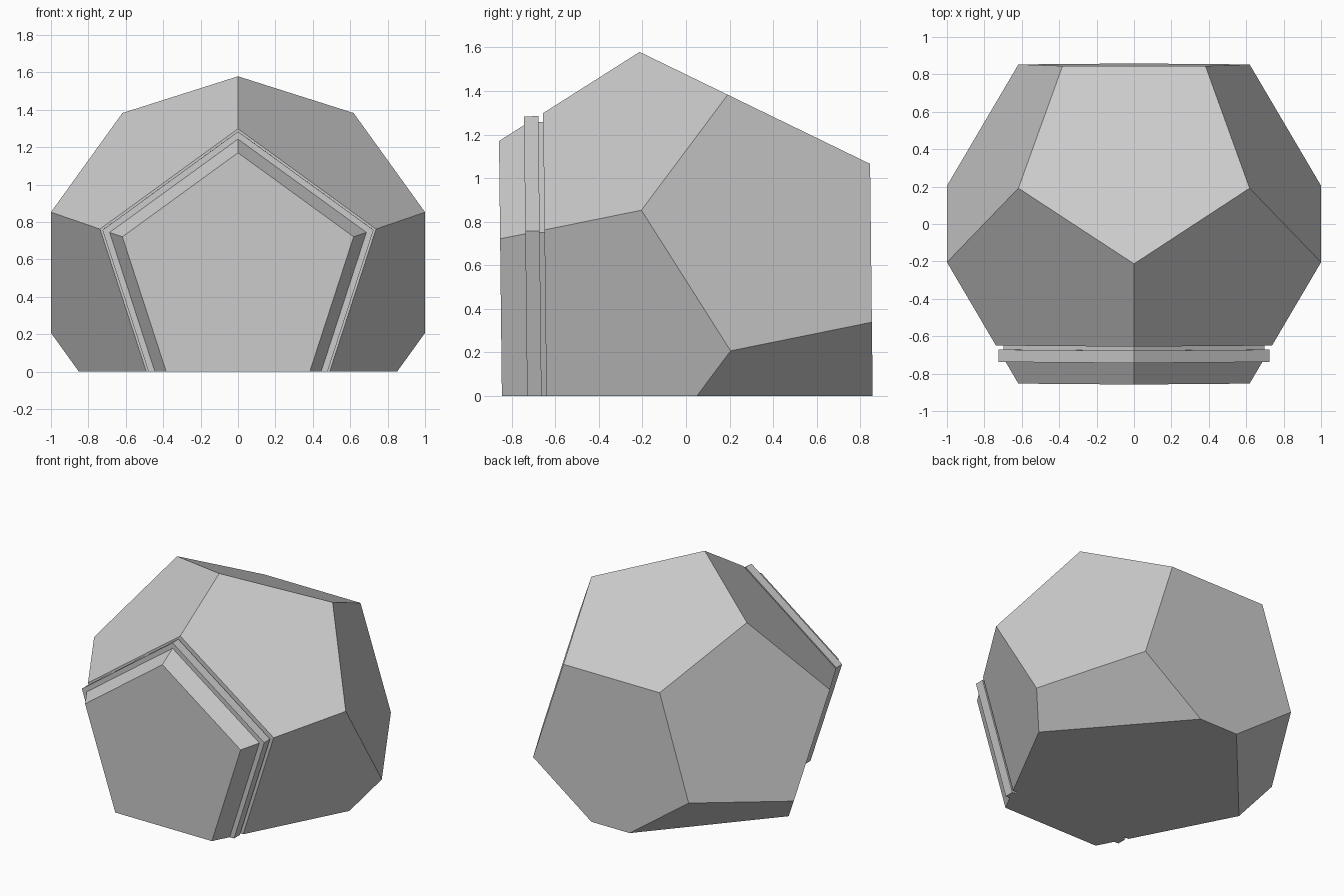
import bpy, bmesh
from math import sin, cos, pi
from mathutils import Matrix, Vector

if "Cube" in bpy.data.objects:
    bpy.data.objects.remove(bpy.data.objects["Cube"])

R_FACE, R_MID = 0.65, 1.0515       # pentagon radii of the face and middle rings
Y_FACE, Y_MID = 0.851, 0.201       # their distances from the centre
Y_SPLIT = -0.647                   # where the front cap meets the body
PLACE = Matrix.Translation((0, 0, 0.53)) @ Matrix.Rotation(0.0113, 4, 'X')


def pentagon(bm, y, r, flip=1):
    return [bm.verts.new((r * sin(2 * pi * i / 5), y, flip * r * cos(2 * pi * i / 5)))
            for i in range(5)]


def slice_off(bm, co, no):
    # Remove everything on the normal side of a plane and cap the opening
    cut = bmesh.ops.bisect_plane(bm, geom=bm.verts[:] + bm.edges[:] + bm.faces[:], dist=1e-5,
                                 plane_co=co, plane_no=no, clear_outer=True)
    edges = [e for e in cut['geom_cut'] if isinstance(e, bmesh.types.BMEdge)]
    bmesh.ops.holes_fill(bm, edges=[e for e in edges if e.is_boundary], sides=0)


def finish(bm, name):
    # Tilt slightly, then flatten the underside on the ground
    bm.transform(PLACE)
    slice_off(bm, Vector((0, 0, 0)), Vector((0, 0, -1)))
    bmesh.ops.recalc_face_normals(bm, faces=bm.faces[:])
    mesh = bpy.data.meshes.new(name)
    bm.to_mesh(mesh)
    bm.free()
    bpy.context.collection.objects.link(bpy.data.objects.new(name, mesh))


# Body: dodecahedron with its front end cut off
bm = bmesh.new()
for s in (1, -1):
    pentagon(bm, -s * Y_FACE, R_FACE, s)
    pentagon(bm, -s * Y_MID, R_MID, s)
bmesh.ops.convex_hull(bm, input=bm.verts[:])
bmesh.ops.dissolve_limit(bm, angle_limit=0.05, verts=bm.verts[:], edges=bm.edges[:])
slice_off(bm, Vector((0, Y_SPLIT, 0)), Vector((0, -1, 0)))
finish(bm, "dodecahedron_body")

# Front cap: tapered face, raised rim band and recessed neck
profile = [(-Y_FACE, R_FACE), (-0.735, 0.7217), (-0.735, 0.762),
           (-0.669, 0.762), (-0.669, 0.735), (Y_SPLIT, 0.735)]
bm = bmesh.new()
rings = [pentagon(bm, y, r) for y, r in profile]
for a, b in zip(rings, rings[1:]):
    for i in range(5):
        j = (i + 1) % 5
        bm.faces.new((a[i], a[j], b[j], b[i]))
bm.faces.new(rings[0])
bm.faces.new(rings[-1])
finish(bm, "front_cap")
